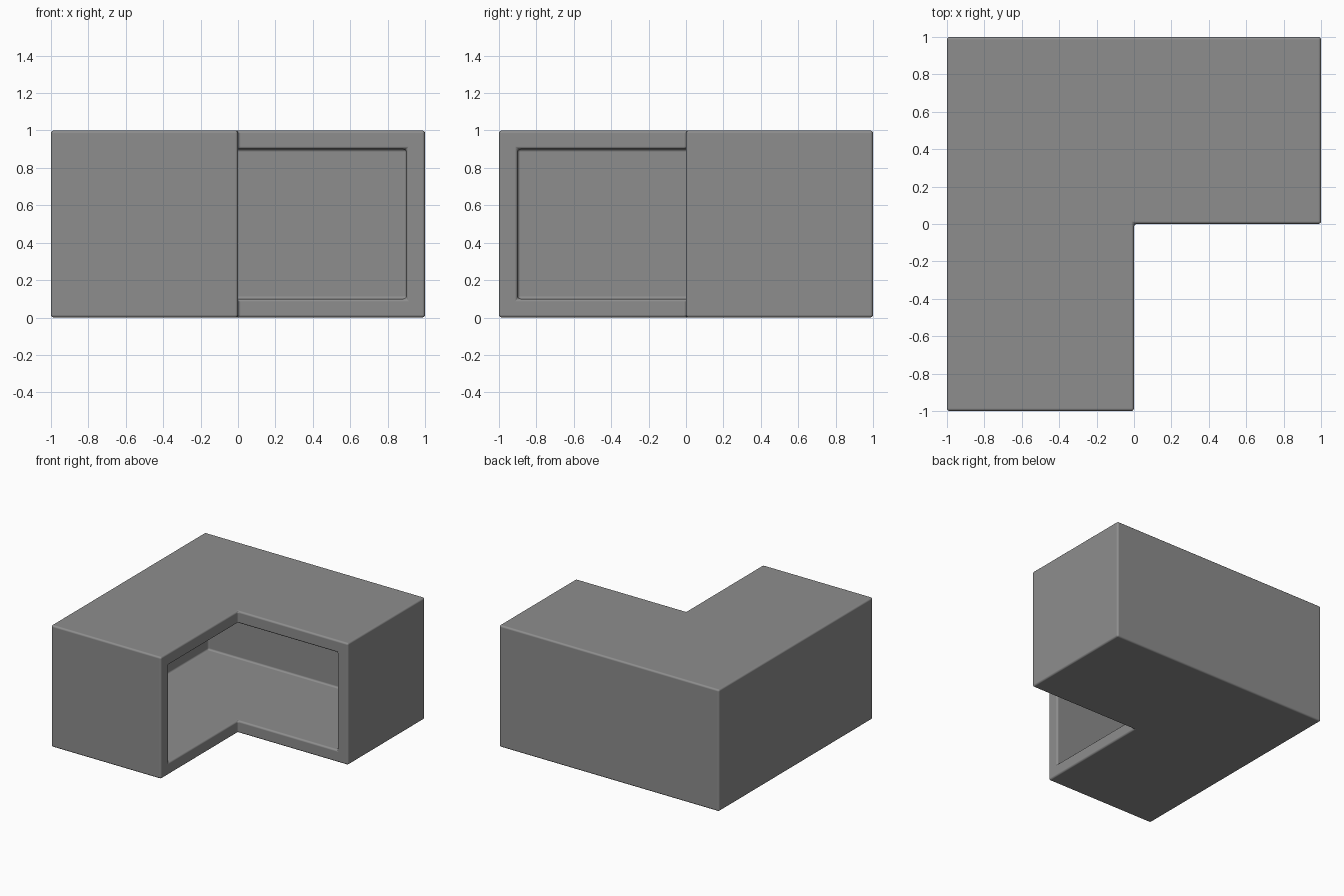
import bpy, bmesh

if "Cube" in bpy.data.objects:
    bpy.data.objects.remove(bpy.data.objects["Cube"])

T = 0.1  # wall thickness
OUTER = [(-1, -1), (0, -1), (0, 0), (1, 0), (1, 1), (-1, 1)]
INNER = [(-1 + T, -1 + T), (0, -1 + T), (0, 0), (1 - T, 0), (1 - T, 1 - T), (-1 + T, 1 - T)]
OPEN = (1, 2)  # profile edges left open

bm = bmesh.new()


def ring(points, z):
    return [bm.verts.new((x, y, z)) for x, y in points]


def shell(low, high):
    """Floor, ceiling and the closed walls of one L-shaped skin."""
    bm.faces.new(low)
    bm.faces.new(high)
    for i in range(6):
        if i not in OPEN:
            j = (i + 1) % 6
            bm.faces.new((low[i], low[j], high[j], high[i]))


# outer and inner skins
out_low, out_high = ring(OUTER, 0), ring(OUTER, 1)
in_low, in_high = ring(INNER, T), ring(INNER, 1 - T)
shell(out_low, out_high)
shell(in_low, in_high)

# rim joining both skins around the opening
for o, n in ((out_low, in_low), (out_high, in_high)):
    for i in OPEN:
        bm.faces.new((o[i], o[i + 1], n[i + 1], n[i]))
for i in (1, 3):
    bm.faces.new((out_low[i], out_high[i], in_high[i], in_low[i]))

bmesh.ops.recalc_face_normals(bm, faces=bm.faces[:])
mesh = bpy.data.meshes.new("corner_shell")
bm.to_mesh(mesh)
bm.free()

body = bpy.data.objects.new("corner_shell", mesh)
bpy.context.collection.objects.link(body)

# plain grey
grey = bpy.data.materials.new("grey")
grey.diffuse_color = (0.27, 0.27, 0.27, 1)
grey.use_nodes = True
grey.node_tree.nodes["Principled BSDF"].inputs["Base Color"].default_value = grey.diffuse_color
mesh.materials.append(grey)

# softened edges
bevel = body.modifiers.new("soft_edges", 'BEVEL')
bevel.width = 0.015
bevel.segments = 3
bevel.limit_method = 'ANGLE'
bevel.harden_normals = True

bpy.context.view_layer.objects.active = body
body.select_set(True)
bpy.ops.object.shade_smooth()
